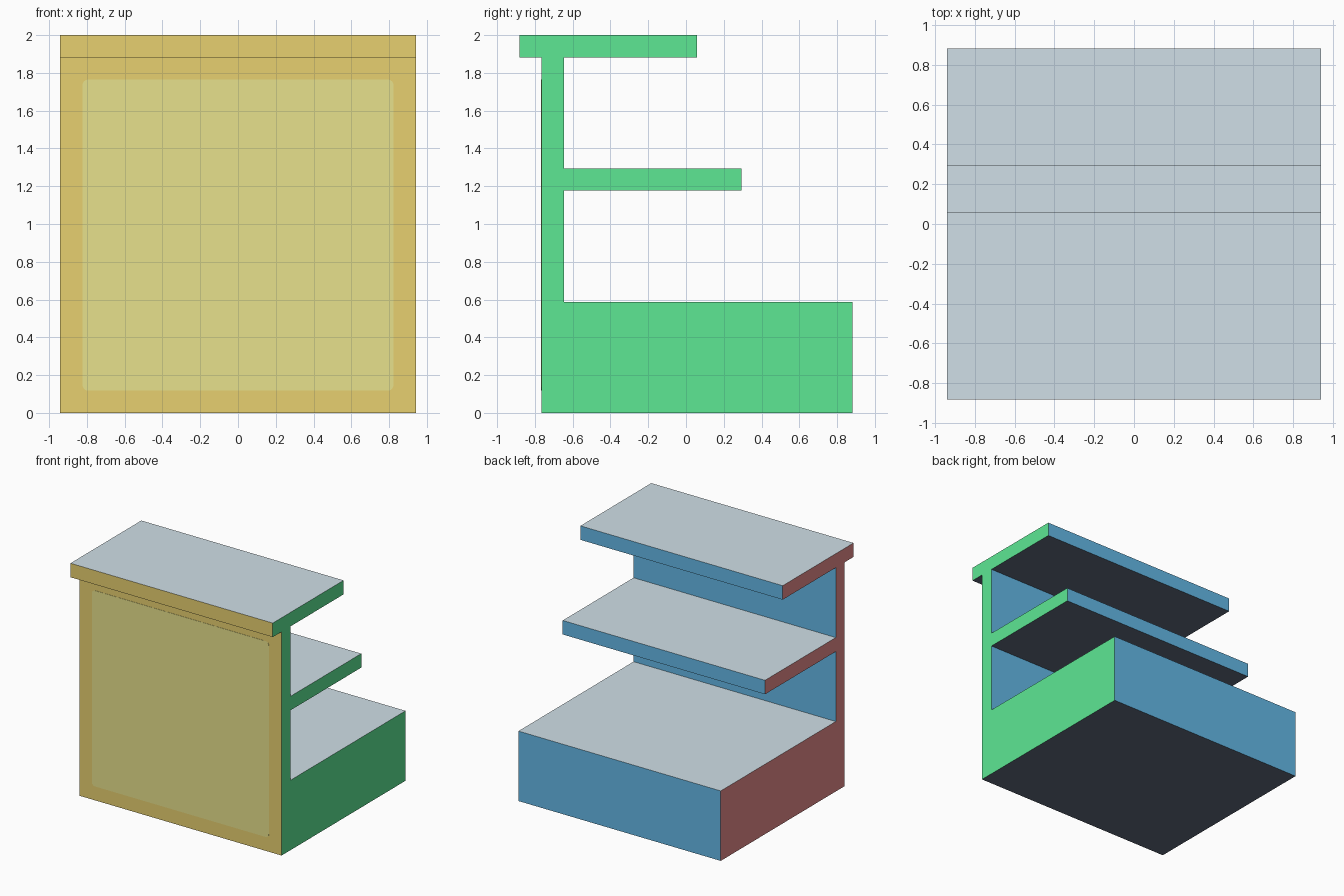
import bpy, bmesh, math
from mathutils import Vector

if "Cube" in bpy.data.objects:
    bpy.data.objects.remove(bpy.data.objects["Cube"])

U = 2 / 17            # grid unit of the design
HALF = 8 * U          # half width


def material(name, rgb):
    def lin(c):
        c /= 255
        return c / 12.92 if c <= 0.04045 else ((c + 0.055) / 1.055) ** 2.4
    m = bpy.data.materials.new(name)
    m.diffuse_color = (*[lin(c) for c in rgb], 1)
    m.use_nodes = True
    m.node_tree.nodes["Principled BSDF"].inputs["Base Color"].default_value = m.diffuse_color
    return m


# One colour per facing direction
SIDES = [
    (Vector((0, -1, 0)), material("front_gold", (248, 223, 120))),
    (Vector((0, 1, 0)), material("back_blue", (109, 200, 250))),
    (Vector((1, 0, 0)), material("right_green", (102, 252, 161))),
    (Vector((-1, 0, 0)), material("left_pink", (250, 152, 151))),
    (Vector((0, 0, 1)), material("top_pale", (227, 243, 252))),
    (Vector((0, 0, -1)), material("under_slate", (95, 106, 125))),
]
PANEL = material("panel_yellow", (253, 247, 154))


def extrude(name, points, offset, mats):
    """Extrude a closed outline by an offset vector."""
    bm = bmesh.new()
    face = bm.faces.new([bm.verts.new(p) for p in points])
    ext = bmesh.ops.extrude_face_region(bm, geom=[face])
    verts = [g for g in ext["geom"] if isinstance(g, bmesh.types.BMVert)]
    bmesh.ops.translate(bm, verts=verts, vec=offset)
    # the source outline stays as the far cap of the solid
    if not face.is_valid or any(len(e.link_faces) == 1 for e in bm.edges):
        bmesh.ops.holes_fill(bm, edges=bm.edges[:], sides=0)
    bmesh.ops.recalc_face_normals(bm, faces=bm.faces[:])
    if len(mats) > 1:
        for f in bm.faces:
            f.normal_update()
            f.material_index = max(range(6), key=lambda i: f.normal.dot(SIDES[i][0]))
    me = bpy.data.meshes.new(name)
    bm.to_mesh(me)
    bm.free()
    for m in mats:
        me.materials.append(m)
    ob = bpy.data.objects.new(name, me)
    bpy.context.collection.objects.link(ob)
    return ob


# Counter body: base, upright wall, middle shelf and overhanging top in one side profile
profile = [(-6.5, 0), (7.5, 0), (7.5, 5), (-5.5, 5), (-5.5, 10), (2.5, 10),
           (2.5, 11), (-5.5, 11), (-5.5, 16), (0.5, 16), (0.5, 17),
           (-7.5, 17), (-7.5, 16), (-6.5, 16)]
extrude("counter_body", [(-HALF, y * U, z * U) for y, z in profile],
        (2 * HALF, 0, 0), [m for _, m in SIDES])

# Painted front panel with small rounded corners
r, w, z0, z1 = 0.03, 7 * U, U, 15 * U
corners = [(w - r, z1 - r, 0), (-w + r, z1 - r, 90),
           (-w + r, z0 + r, 180), (w - r, z0 + r, 270)]
outline = []
for cx, cz, start in corners:
    for step in range(5):
        a = math.radians(start + step * 22.5)
        outline.append((cx + r * math.cos(a), -6.5 * U, cz + r * math.sin(a)))
extrude("front_panel", outline, (0, -0.002, 0), [PANEL])
